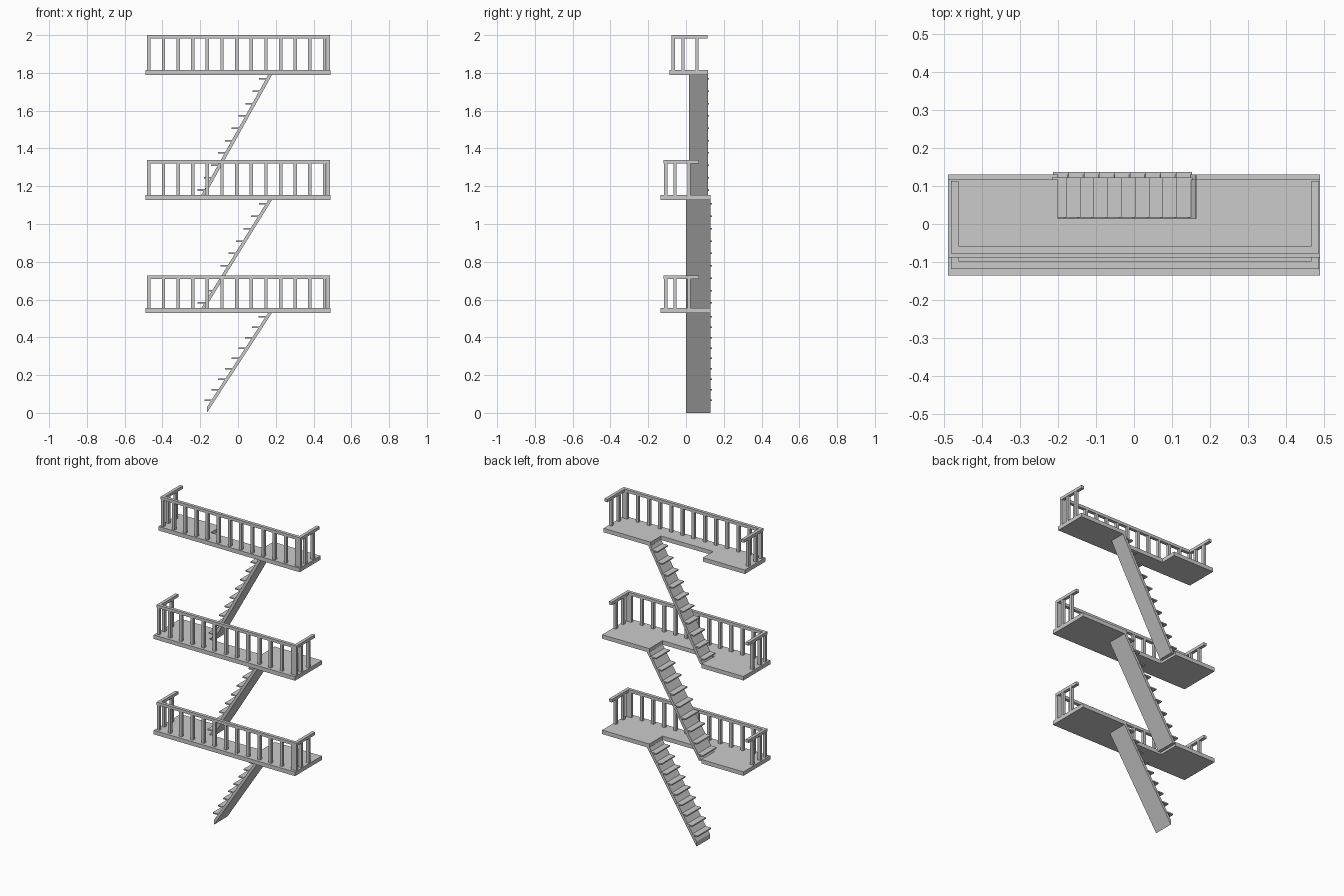
import bpy, bmesh

if "Cube" in bpy.data.objects:
    bpy.data.objects.remove(bpy.data.objects["Cube"])


def make_object(name, bm):
    bmesh.ops.recalc_face_normals(bm, faces=bm.faces)
    mesh = bpy.data.meshes.new(name)
    bm.to_mesh(mesh)
    bm.free()
    obj = bpy.data.objects.new(name, mesh)
    bpy.context.collection.objects.link(obj)


def add_prism(bm, points, offset):
    """Extrude a closed outline along an offset."""
    face = bm.faces.new([bm.verts.new(p) for p in points])
    ext = bmesh.ops.extrude_face_region(bm, geom=[face])["geom"]
    verts = [v for v in ext if isinstance(v, bmesh.types.BMVert)]
    bmesh.ops.translate(bm, verts=verts, vec=offset)


def add_box(bm, x0, x1, y0, y1, z0, z1):
    add_prism(bm, [(x0, y0, z0), (x1, y0, z0), (x1, y1, z0), (x0, y1, z0)], (0, 0, z1 - z0))


def platform(n, z0, z1, y0, y1, notch_y):
    # landing slab with the stairwell notch in its back edge
    outline = [(-.49, y0), (.49, y0), (.49, y1), (.163, y1),
               (.163, notch_y), (-.2, notch_y), (-.2, y1), (-.49, y1)]
    bm = bmesh.new()
    add_prism(bm, [(x, y, z0) for x, y in outline], (0, 0, z1 - z0))
    make_object(f"landing_{n}", bm)


def railing(n, z0, z1, y0, y1, side_posts):
    # handrail on three sides
    w, t = .02, .018
    bm = bmesh.new()
    outline = [(-.482, y0), (.487, y0), (.487, y1), (.467, y1),
               (.467, y0 + w), (-.462, y0 + w), (-.462, y1), (-.482, y1)]
    add_prism(bm, [(x, y, z1 - t) for x, y in outline], (0, 0, t))
    make_object(f"handrail_{n}", bm)
    # posts
    h = .009
    spots = [(-.472 + i * .0775, y0 + .01) for i in range(13)]
    spots += [(x, y) for x in (-.472, .477) for y in side_posts]
    spots.append((.477, y0 + .01))
    bm = bmesh.new()
    for x, y in spots:
        add_box(bm, x - h, x + h, y - h, y + h, z0, z1 - t)
    make_object(f"railing_posts_{n}", bm)


def stairs(n, profile, y0, y1, tread_zs):
    # sloping board
    bm = bmesh.new()
    add_prism(bm, [(x, y0, z) for x, z in profile], (0, y1 - y0, 0))
    make_object(f"stair_board_{n}", bm)
    # treads standing out from the board's upper face
    (xa, za), (xb, zb) = profile[1], profile[2]
    bm = bmesh.new()
    for z in tread_zs:
        x = xa + (z - za) * (xb - xa) / (zb - za)
        add_box(bm, x - .036, x + .006, y0 + .002, y1 + .006, z - .004, z + .004)
    make_object(f"stair_treads_{n}", bm)


# floor bottom, floor top, rail top, slab front/back, notch, rail front/back, side posts
floors = [
    (.53, .555, .728, -.135, .131, .0, -.118, .068, (-.058, .016)),
    (1.128, 1.153, 1.338, -.135, .131, .0, -.118, .068, (-.058, .016)),
    (1.79, 1.815, 2.0, -.088, .117, .015, -.078, .113, (-.016, .058)),
]
base = 0
for n, (zb, zt, rail, y0, y1, notch, r0, r1, posts) in enumerate(floors, 1):
    platform(n, zb, zt, y0, y1, notch)
    railing(n, zt, rail, r0, r1, posts)
    if n == 1:
        profile = [(-.165, 0), (-.165, .03), (.162, zb + .003), (.182, zb + .003)]
    else:
        profile = [(-.18, base), (-.2, base), (.162, zb + .003), (.182, zb + .003)]
    count = 10 if n == 3 else 9
    start = .068 if n == 1 else base + .037
    step = (zb - .022 - start) / (count - 1)
    stairs(n, profile, notch, y1, [start + i * step for i in range(count)])
    base = zt - .01
